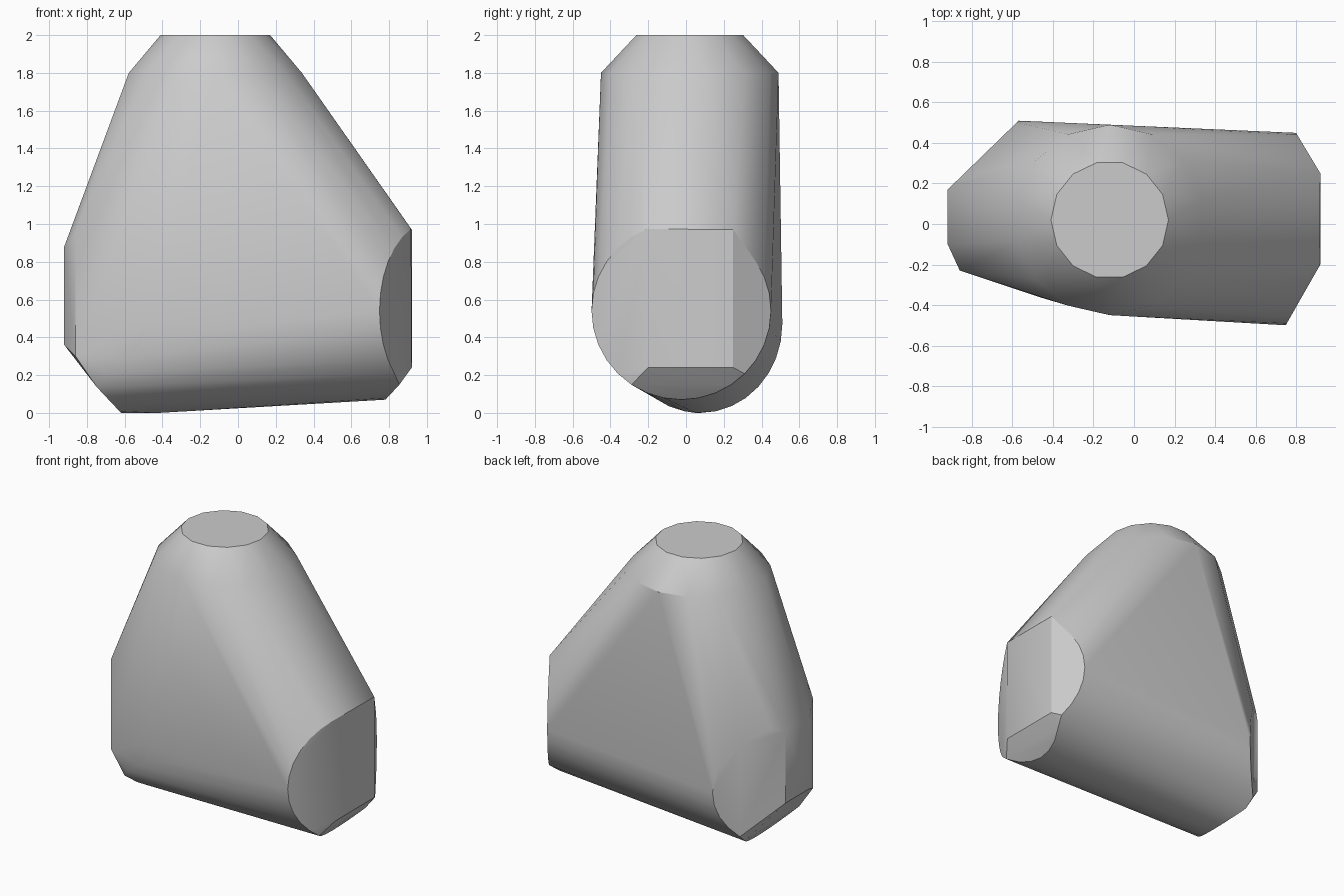
import bpy, bmesh
from math import sin, cos, tau, radians

old = bpy.data.objects.get("Cube")
if old:
    bpy.data.objects.remove(old, do_unlink=True)

grey = bpy.data.materials.new("plain grey")
grey.use_nodes = True
colour = (0.6, 0.6, 0.6, 1)
grey.diffuse_color = colour
grey.node_tree.nodes["Principled BSDF"].inputs["Base Color"].default_value = colour


def circle(count, a, b, ra, rb, phase=0.0):
    """Points of an ellipse as coordinate pairs."""
    angles = [tau * (i + phase) / count for i in range(count)]
    return [(a + ra * cos(t), b + rb * sin(t)) for t in angles]


points = []

# Flat top and the shoulder below it
points += [(x, y, 2.0) for x, y in circle(14, -0.12, 0.02, 0.29, 0.29)]
points += [(x, y, 1.8) for x, y in circle(14, -0.12, 0.02, 0.47, 0.47, 0.5)]

# Rounded left end, trimmed by slanted planes
for y, z in circle(32, -0.025, 0.54, 0.475, 0.47):
    x = min(0.92,
            0.92 - 0.57 * (-0.2 - y),
            0.92 - 0.6 * (y - 0.25),
            0.92 - 0.93 * (0.22 - z),
            0.92 - 0.69 * (z - 0.97))
    points.append((x, y, z))
points += [(0.92, y, z) for y in (-0.2, 0.25) for z in (0.24, 0.97)]

# Rounded right end, trimmed the same way with a long slanted front
for y, z in circle(32, 0.075, 0.47, 0.435, 0.47):
    x = max(-0.92,
            -0.92 + 1.03 * (y - 0.17),
            -0.92 + 0.94 * (0.32 - z),
            -0.92 + 0.36 * (z - 0.88),
            -0.92 + 0.46 * (-0.1 - y),
            -0.86 + 3.0 * (-0.23 - y))
    points.append((x, y, z))
points += [(-0.92, y, z) for y in (-0.1, 0.17) for z in (0.36, 0.88)]
points += [(-0.86, -0.23, z) for z in (0.3, 0.95)]
points.append((-0.42, 0.05, 0.0))

# Wrap all the outlines in one convex skin
bm = bmesh.new()
for p in points:
    bm.verts.new(p)
hull = bmesh.ops.convex_hull(bm, input=bm.verts[:])
loose = {g for g in hull["geom_interior"] + hull["geom_unused"]
         if isinstance(g, bmesh.types.BMVert)}
bmesh.ops.delete(bm, geom=list(loose), context="VERTS")
bmesh.ops.remove_doubles(bm, verts=bm.verts[:], dist=0.012)
bmesh.ops.dissolve_limit(bm, angle_limit=radians(1.5),
                         verts=bm.verts[:], edges=bm.edges[:])
bmesh.ops.recalc_face_normals(bm, faces=bm.faces[:])

mesh = bpy.data.meshes.new("faceted_body")
bm.to_mesh(mesh)
bm.free()
mesh.materials.append(grey)
body = bpy.data.objects.new("faceted_body", mesh)
bpy.context.collection.objects.link(body)

# Soft shading with crisp edges around the flat ends
bpy.ops.object.select_all(action="DESELECT")
body.select_set(True)
bpy.context.view_layer.objects.active = body
bpy.ops.object.shade_smooth_by_angle(angle=radians(30))
